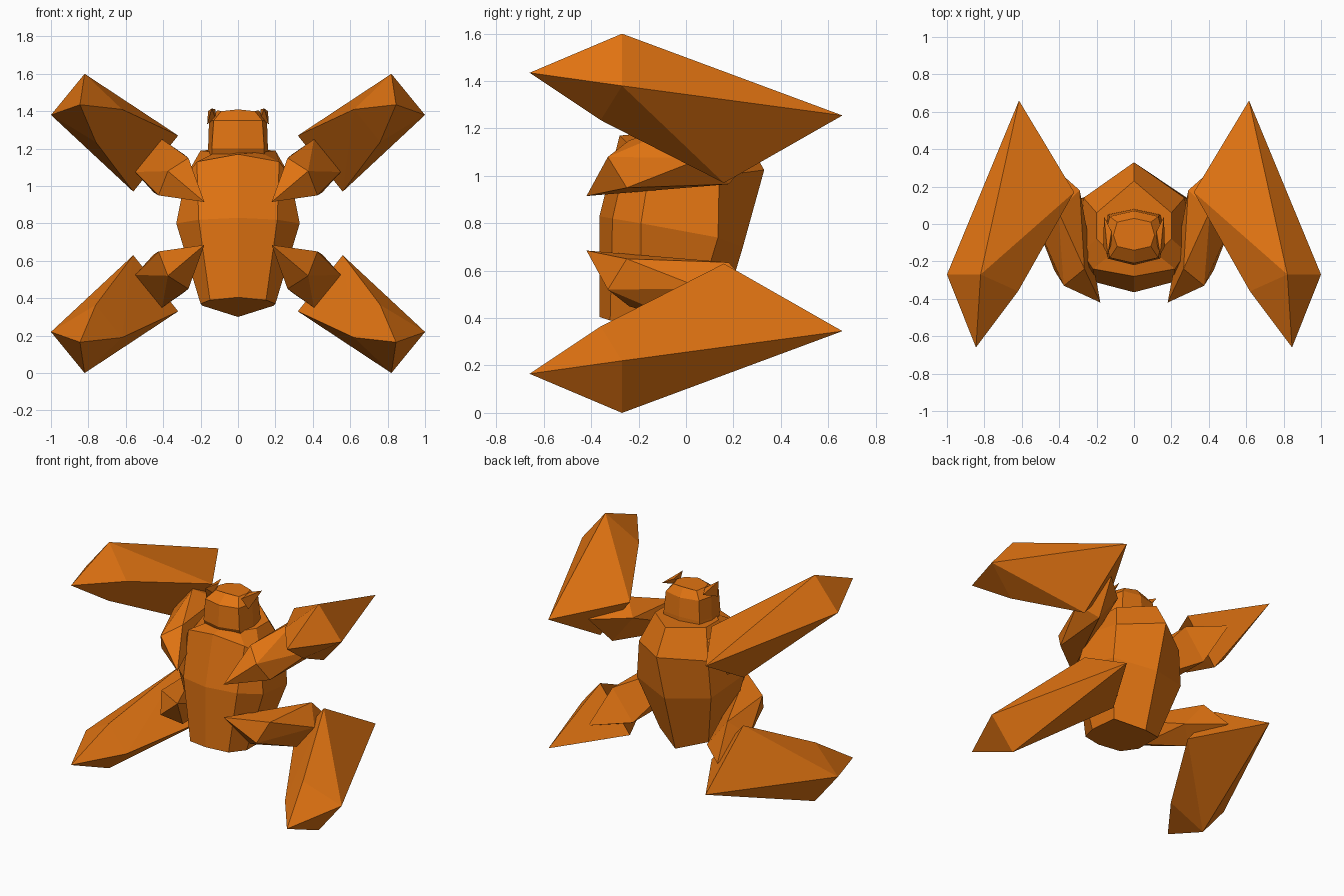
import bpy
import bmesh

cube = bpy.data.objects.get("Cube")
if cube:
    bpy.data.objects.remove(cube, do_unlink=True)

COLOR = (0.76, 0.175, 0.006, 1)
orange = bpy.data.materials.new("burnt orange")
orange.use_nodes = True
orange.diffuse_color = COLOR
orange.node_tree.nodes["Principled BSDF"].inputs["Base Color"].default_value = COLOR
MID = 0.8  # height the limbs mirror about


def finish(name, bm):
    bmesh.ops.recalc_face_normals(bm, faces=bm.faces)
    mesh = bpy.data.meshes.new(name)
    bm.to_mesh(mesh)
    bm.free()
    mesh.materials.append(orange)
    bpy.context.collection.objects.link(bpy.data.objects.new(name, mesh))


def faceted(name, points, side=1, flip=1):
    """Faceted solid around a few corners, mirrored in x and z."""
    bm = bmesh.new()
    for x, y, z in points:
        bm.verts.new((x * side, y, MID + (z - MID) * flip))
    hull = bmesh.ops.convex_hull(bm, input=bm.verts)
    loose = set(hull["geom_interior"]) | set(hull["geom_unused"])
    bmesh.ops.delete(bm, geom=[v for v in loose if isinstance(v, bmesh.types.BMVert)],
                     context='VERTS')
    finish(name, bm)


def loft(name, half_rings):
    """Skin over stacked rings, each given from front centre to back centre."""
    bm = bmesh.new()
    rings = []
    for half in half_rings:
        full = half + [(-x, y, z) for x, y, z in half[-2:0:-1]]
        rings.append([bm.verts.new(p) for p in full])
    for low, high in zip(rings, rings[1:]):
        for i in range(len(low)):
            j = (i + 1) % len(low)
            bm.faces.new((low[i], low[j], high[j], high[i]))
    bm.faces.new(rings[0])
    bm.faces.new(rings[-1])
    finish(name, bm)


# Barrel torso, widest at the waist with a ridge down the back
loft("torso", [
    [(0, -.365, .405), (.15, -.32, .39), (.2, -.19, .37), (.19, .02, .36), (0, .12, .30)],
    [(0, -.365, .83), (.21, -.31, .82), (.33, -.19, .80), (.29, .135, .74), (0, .24, .70)],
    [(0, -.28, 1.17), (.22, -.24, 1.13), (.28, -.15, 1.05), (.27, .14, 1.0), (0, .33, 1.025)],
    [(0, -.18, 1.18), (.12, -.16, 1.18), (.2, -.08, 1.19), (.2, .06, 1.19), (0, .23, 1.2)],
])

# Blocky head with a flared jaw
loft("head", [
    [(0, -.19, 1.15), (.14, -.16, 1.15), (.17, -.06, 1.14), (.14, .05, 1.15), (0, .08, 1.16)],
    [(0, -.22, 1.2), (.14, -.185, 1.2), (.16, -.06, 1.2), (.14, .05, 1.21), (0, .08, 1.22)],
    [(0, -.21, 1.35), (.13, -.18, 1.35), (.155, -.06, 1.35), (.13, .04, 1.35), (0, .07, 1.35)],
    [(0, -.14, 1.41), (.09, -.12, 1.4), (.11, -.06, 1.405), (.09, .01, 1.4), (0, .03, 1.41)],
])

# Swept side horn
horn = [(.14, -.165, 1.415), (.16, .04, 1.4), (.165, -.12, 1.33), (.12, -.04, 1.41),
        (.12, -.1, 1.36)]

# Inner limb: point at the chest, broad at the elbow, spike behind
inner = [(.18, -.42, .915), (.375, -.33, 1.08), (.406, .07, 1.25), (.55, .07, 1.075),
         (.265, -.24, 1.15), (.425, -.25, .95), (.29, .18, 1.17), (.45, .18, .965),
         (.505, .37, 1.175)]

# Outer limb: long wedge with pointed front and back
outer = [(.82, -.27, 1.6), (1, -.27, 1.38), (.845, -.66, 1.435), (.615, .66, 1.255),
         (.62, -.36, 1.41), (.76, -.36, 1.235), (.56, .16, .97), (.32, .17, 1.27)]

for side, side_name in ((1, "left"), (-1, "right")):
    faceted(side_name + "_horn", horn, side)
    for flip, parts in ((1, ("upper_arm", "forearm")), (-1, ("thigh", "shin"))):
        faceted(side_name + "_" + parts[0], inner, side, flip)
        faceted(side_name + "_" + parts[1], outer, side, flip)
